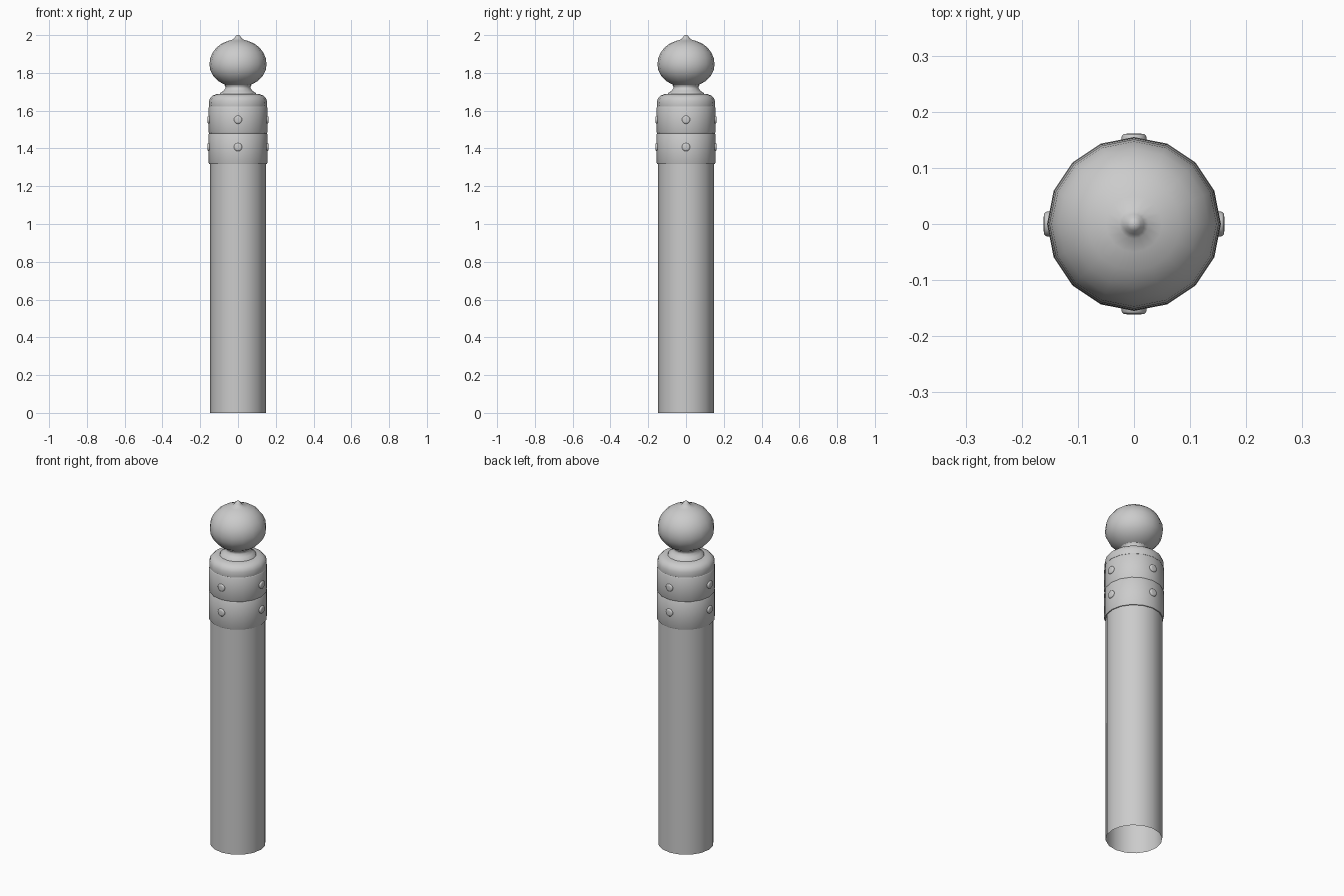
import bpy, bmesh, math
from mathutils import Matrix, Vector

if "Cube" in bpy.data.objects:
    bpy.data.objects.remove(bpy.data.objects["Cube"])

SIDES = 16


def finish(bm, name, angle=40):
    bmesh.ops.recalc_face_normals(bm, faces=bm.faces)
    mesh = bpy.data.meshes.new(name)
    bm.to_mesh(mesh)
    bm.free()
    ob = bpy.data.objects.new(name, mesh)
    bpy.context.collection.objects.link(ob)
    bpy.ops.object.select_all(action='DESELECT')
    ob.select_set(True)
    bpy.context.view_layer.objects.active = ob
    bpy.ops.object.shade_smooth_by_angle(angle=math.radians(angle))
    return ob


def lathe(name, profile, angle=40):
    """Spin a list of (radius, height) points about the z axis."""
    bm = bmesh.new()
    verts = [bm.verts.new((r, 0, z)) for r, z in profile]
    edges = [bm.edges.new(p) for p in zip(verts, verts[1:])]
    bmesh.ops.spin(bm, geom=verts + edges, cent=(0, 0, 0), axis=(0, 0, 1),
                   angle=math.tau, steps=SIDES, use_duplicate=False)
    bmesh.ops.remove_doubles(bm, verts=bm.verts, dist=1e-4)
    return finish(bm, name, angle)


# Post shaft, open underneath
lathe("post_shaft", [(0.147, 0), (0.147, 1.62)])

# Two stacked metal bands with softened rims
for name, z0, z1 in (("lower_band", 1.317, 1.48), ("upper_band", 1.48, 1.622)):
    lathe(name, [(0.146, z0), (0.152, z0), (0.155, z0 + 0.006),
                 (0.155, z1 - 0.005), (0.152, z1), (0.146, z1)])

# Rounded shoulder cap with flared neck
lathe("shoulder_cap", [(0.146, 1.618), (0.153, 1.622), (0.154, 1.632), (0.153, 1.652),
                       (0.147, 1.668), (0.134, 1.680), (0.115, 1.687), (0.097, 1.689)])
lathe("neck", [(0.097, 1.687), (0.094, 1.694), (0.078, 1.704), (0.067, 1.718),
               (0.066, 1.727), (0.072, 1.736), (0.060, 1.742)])

# Onion-shaped finial with a small tip
lathe("finial", [(0.055, 1.732), (0.072, 1.738), (0.105, 1.757), (0.132, 1.785),
                 (0.147, 1.815), (0.151, 1.846), (0.147, 1.878), (0.134, 1.908),
                 (0.112, 1.936), (0.083, 1.957), (0.050, 1.970), (0.026, 1.977),
                 (0.018, 1.986), (0.012, 1.995), (0.006, 1.999), (0, 2.0)], 60)

# Domed rivets on four sides of each band
for row, z in (("lower", 1.407), ("upper", 1.552)):
    for i in range(4):
        bm = bmesh.new()
        rings = []
        for r, d in ((0.022, 0.145), (0.022, 0.156), (0.019, 0.160), (0.012, 0.161)):
            rings.append([bm.verts.new((r * math.cos(a), -d, z + r * math.sin(a)))
                          for a in (math.tau * k / 12 for k in range(12))])
        for lo, hi in zip(rings, rings[1:]):
            for k in range(12):
                bm.faces.new((lo[k], lo[k - 1], hi[k - 1], hi[k]))
        bm.faces.new(rings[-1])
        bm.transform(Matrix.Rotation(i * math.pi / 2, 4, 'Z'))
        finish(bm, f"{row}_rivet_{i + 1}", 60)
